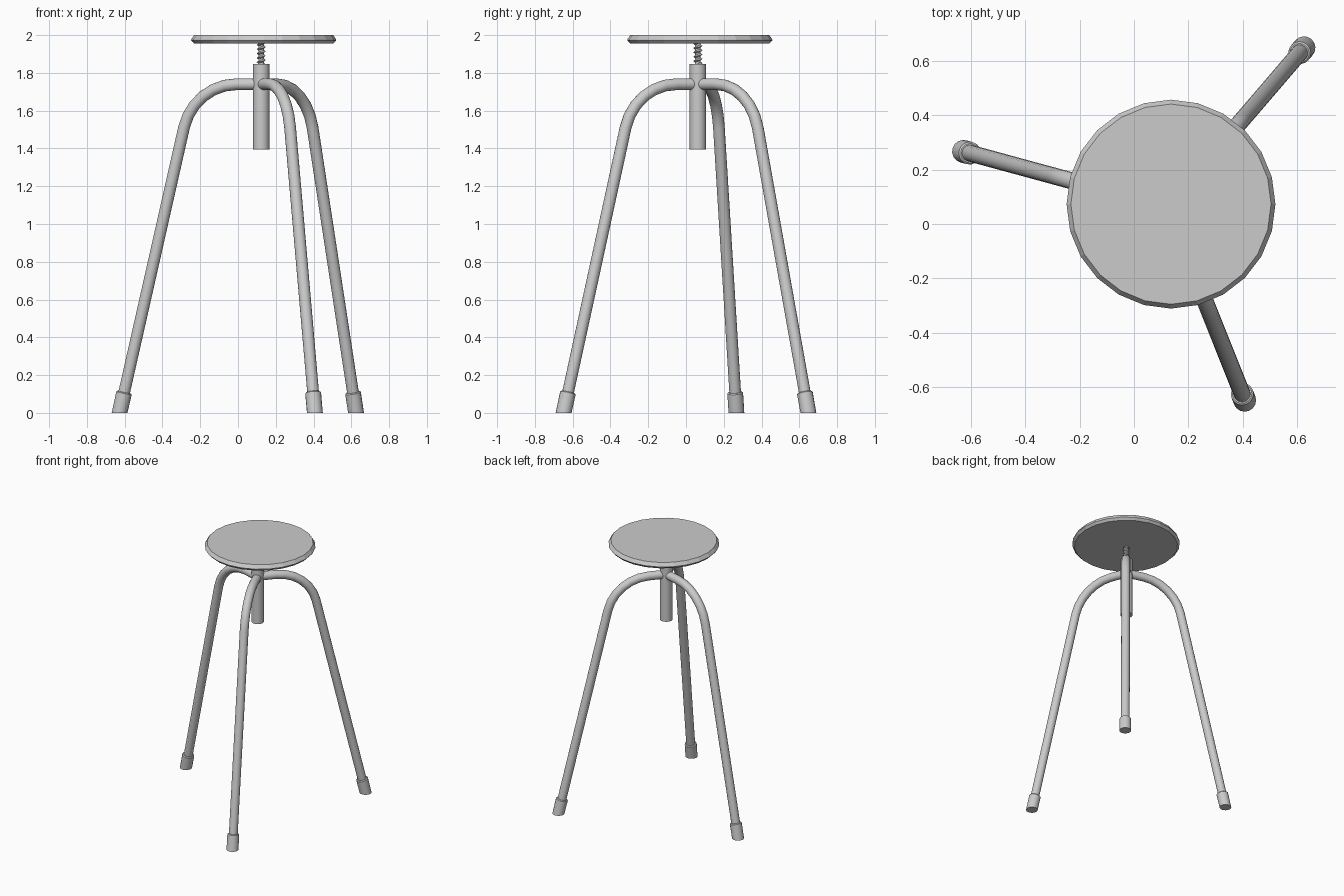
import bpy, bmesh, math
from mathutils import Vector

cube = bpy.data.objects.get("Cube")
if cube:
    bpy.data.objects.remove(cube, do_unlink=True)

GREY = (0.6, 0.6, 0.6, 1.0)
metal = bpy.data.materials.new("plain grey")
metal.use_nodes = True
metal.diffuse_color = GREY
metal.node_tree.nodes["Principled BSDF"].inputs["Base Color"].default_value = GREY

CENTRE = Vector((0.123, 0.063, 0))
LEG_TOP = 1.74
LEG_SLOPE = 0.234     # outward run per unit of height
BEND_REACH = 0.236    # distance from the bend's corner to its tangent points


def skin_rings(name, rings, smooth=True):
    """Join a list of closed point rings into a capped solid."""
    bm = bmesh.new()
    loops = [[bm.verts.new(p) for p in ring] for ring in rings]
    n = len(loops[0])
    for a, b in zip(loops, loops[1:]):
        for i in range(n):
            j = (i + 1) % n
            bm.faces.new((a[i], a[j], b[j], b[i]))
    bm.faces.new(loops[0])
    bm.faces.new(loops[-1])
    return finish(name, bm, smooth)


def finish(name, bm, smooth=True):
    bmesh.ops.recalc_face_normals(bm, faces=bm.faces)
    mesh = bpy.data.meshes.new(name)
    bm.to_mesh(mesh)
    bm.free()
    mesh.materials.append(metal)
    if smooth:
        mesh.shade_smooth()
        mesh.set_sharp_from_angle(angle=math.radians(35))
    obj = bpy.data.objects.new(name, mesh)
    bpy.context.collection.objects.link(obj)
    return obj


def lathe(name, centre, profile, sides, smooth=True):
    """Turn (radius, height) points about a vertical axis."""
    rings = []
    for r, z in profile:
        angles = [math.tau * i / sides for i in range(sides)]
        rings.append([(centre.x + r * math.cos(a), centre.y + r * math.sin(a), z) for a in angles])
    return skin_rings(name, rings, smooth)


def tube(name, heading, path, sides=16):
    """Sweep circles along (reach, height, tangent angle, radius) points in a vertical plane."""
    out = Vector((math.cos(heading), math.sin(heading), 0))
    side = Vector((-out.y, out.x, 0))
    up = Vector((0, 0, 1))
    rings = []
    for reach, z, tilt, radius in path:
        centre = CENTRE + out * reach + up * z
        normal = out * math.sin(tilt) + up * math.cos(tilt)
        angles = [math.tau * i / sides for i in range(sides)]
        rings.append([centre + (side * math.cos(a) + normal * math.sin(a)) * radius for a in angles])
    return skin_rings(name, rings)


# Seat: thin disc with a bevelled rim
lathe("seat", Vector((0.136, 0.073, 0)),
      [(0.368, 1.955), (0.384, 1.972), (0.384, 1.977), (0.368, 2.0)], 24, smooth=False)

# Column that holds the screw
lathe("column", CENTRE, [(0.0435, 1.395), (0.0435, 1.848)], 24)

# Threaded screw: core plus a helical ridge
lathe("screw_core", CENTRE, [(0.015, 1.82), (0.015, 1.965)], 16)
PITCH, STEPS, TURNS = 0.023, 14, 5
sections = []
for i in range(STEPS * TURNS + 1):
    a = math.tau * i / STEPS
    z = 1.845 + PITCH * i / STEPS
    sections.append([CENTRE + Vector((r * math.cos(a), r * math.sin(a), z + dz))
                     for r, dz in ((0.013, -0.009), (0.024, 0), (0.013, 0.009))])
skin_rings("screw_thread", sections)

# Legs: level at the column, one round bend, then straight down to a foot
drop = math.pi / 2 - math.atan(LEG_SLOPE)
bend_radius = BEND_REACH / math.tan(drop / 2)
BEND_STEPS = 6
for name, x, y in (("right", -0.627, 0.267), ("back_left", 0.625, 0.648), ("front_left", 0.407, -0.648)):
    ray = Vector((x, y, 0)) - CENTRE
    heading, reach = math.atan2(ray.y, ray.x), ray.length
    start = reach - LEG_SLOPE * LEG_TOP - BEND_REACH
    path = [(0.0, LEG_TOP, 0.0, 0.031)]
    for k in range(BEND_STEPS + 1):
        t = drop * k / BEND_STEPS
        path.append((start + bend_radius * math.sin(t),
                     LEG_TOP - bend_radius * (1 - math.cos(t)), t, 0.031))
    path.append((reach - LEG_SLOPE * 0.06, 0.06, drop, 0.031))
    tube(name + "_leg", heading, path)

    # Rubber foot, cut level with the floor
    tube(name + "_foot", heading, [
        (reach - LEG_SLOPE * 0.11, 0.11, drop, 0.036),
        (reach - LEG_SLOPE * 0.105, 0.105, drop, 0.042),
        (reach, 0.0, math.pi / 2, 0.042)])
